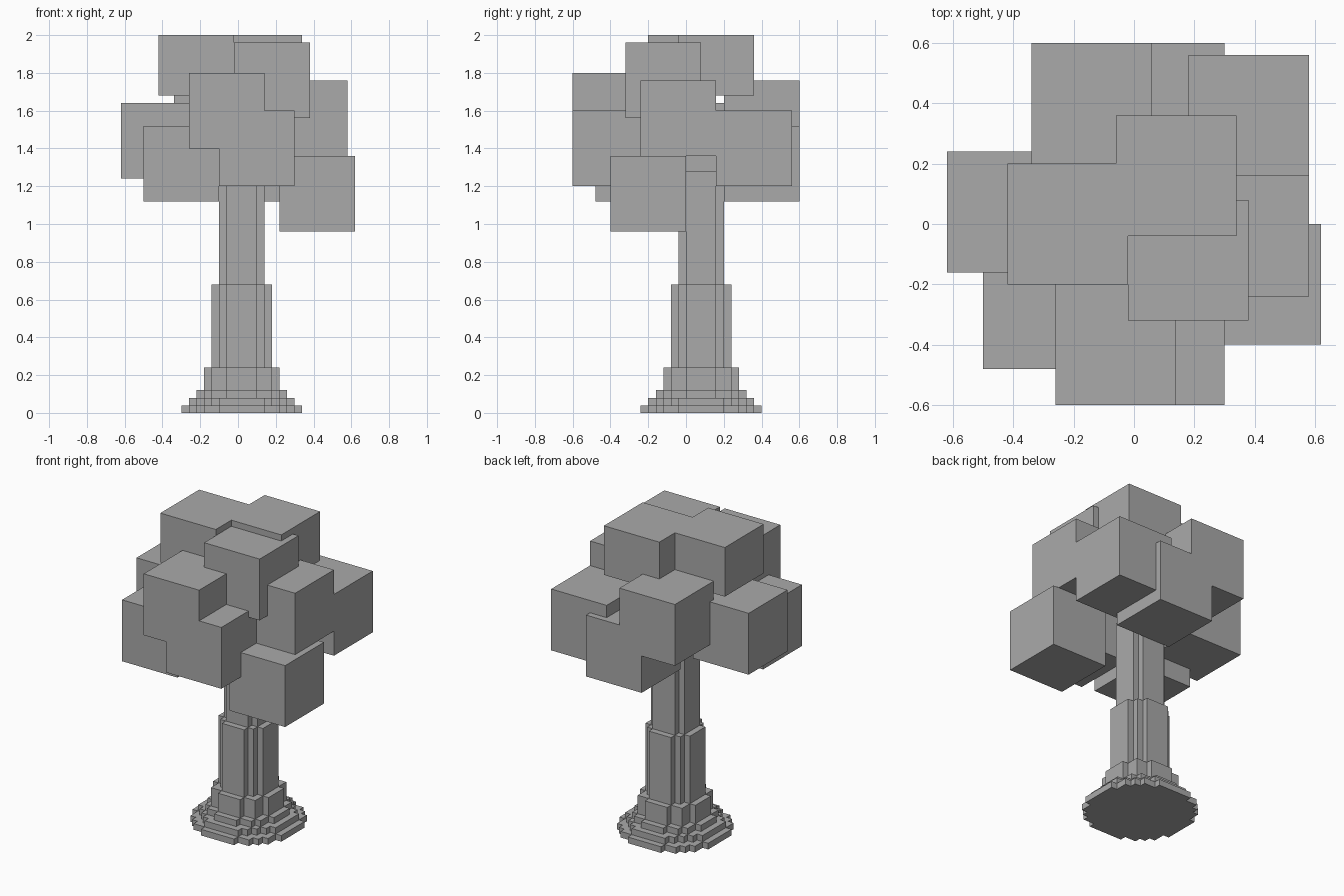
import bpy, bmesh, math

if "Cube" in bpy.data.objects:
    bpy.data.objects.remove(bpy.data.objects["Cube"])

V = 0.04          # grid step
N = 10            # leaf block size in steps

grey = bpy.data.materials.new("plain grey")
grey.diffuse_color = (0.4, 0.4, 0.4, 1)
grey.use_nodes = True
grey.node_tree.nodes["Principled BSDF"].inputs["Base Color"].default_value = grey.diffuse_color


def steps(v):
    return round(v / V * 2) / 2


# Leaf blocks: lower corner of each cube (x, y, z)
blocks = [
    (-0.42, -0.20, 1.68), (-0.06, -0.04, 1.68), (-0.02, -0.32, 1.56),   # crown top
    (-0.26, -0.60, 1.40), (-0.10, -0.60, 1.20), (-0.50, -0.48, 1.12),   # front
    (-0.62, -0.16, 1.24),                                               # left
    (0.22, -0.40, 0.96), (0.18, -0.24, 1.36), (0.18, 0.16, 1.20),       # right
    (-0.34, 0.20, 1.36), (-0.10, 0.20, 1.12),                           # back
]
X0, Y0 = -0.62, -0.60     # grid origin
leaf_cells = set()
for bx, by, bz in blocks:
    i0, j0, k0 = round((bx - X0) / V), round((by - Y0) / V), round(bz / V)
    for i in range(i0, i0 + N):
        for j in range(j0, j0 + N):
            for k in range(k0, min(k0 + N, 50)):   # crown is cut flat at z = 2
                leaf_cells.add((i, j, k))

# Trunk: stepped discs (radius in steps, bottom, top)
rings = [(8, 0, 1), (7, 1, 2), (6, 2, 3), (5, 3, 6), (4, 6, 17), (3, 17, 32)]
ci, cj = round((0.02 - X0) / V), round((0.08 - Y0) / V)
trunk_cells = set()
for r, k0, k1 in rings:
    for i in range(-r, r):
        for j in range(-r, r):
            if math.hypot(i + 0.5, j + 0.5) <= r:
                for k in range(k0, k1):
                    trunk_cells.add((ci + i, cj + j, k))
trunk_cells -= leaf_cells
solid = leaf_cells | trunk_cells


def build(name, cells):
    """Skin of the cells, without faces against other filled cells."""
    bm = bmesh.new()
    verts = {}

    def vert(p):
        if p not in verts:
            verts[p] = bm.verts.new((X0 + p[0] * V, Y0 + p[1] * V, p[2] * V))
        return verts[p]

    for c in sorted(cells):
        for axis in range(3):
            u, w = (axis + 1) % 3, (axis + 2) % 3
            for side in (0, 1):
                n = list(c)
                n[axis] += 1 if side else -1
                if tuple(n) in solid:
                    continue
                quad = []
                for a, b in ((0, 0), (1, 0), (1, 1), (0, 1)):
                    p = list(c)
                    p[axis] += side
                    p[u] += a
                    p[w] += b
                    quad.append(vert(tuple(p)))
                bm.faces.new(quad if side else quad[::-1])
    # merge the coplanar squares
    bmesh.ops.dissolve_limit(bm, angle_limit=0.02, verts=bm.verts[:], edges=bm.edges[:])
    me = bpy.data.meshes.new(name)
    bm.to_mesh(me)
    bm.free()
    me.materials.append(grey)
    ob = bpy.data.objects.new(name, me)
    bpy.context.collection.objects.link(ob)


build("leaf_canopy", leaf_cells)
build("trunk", trunk_cells)
